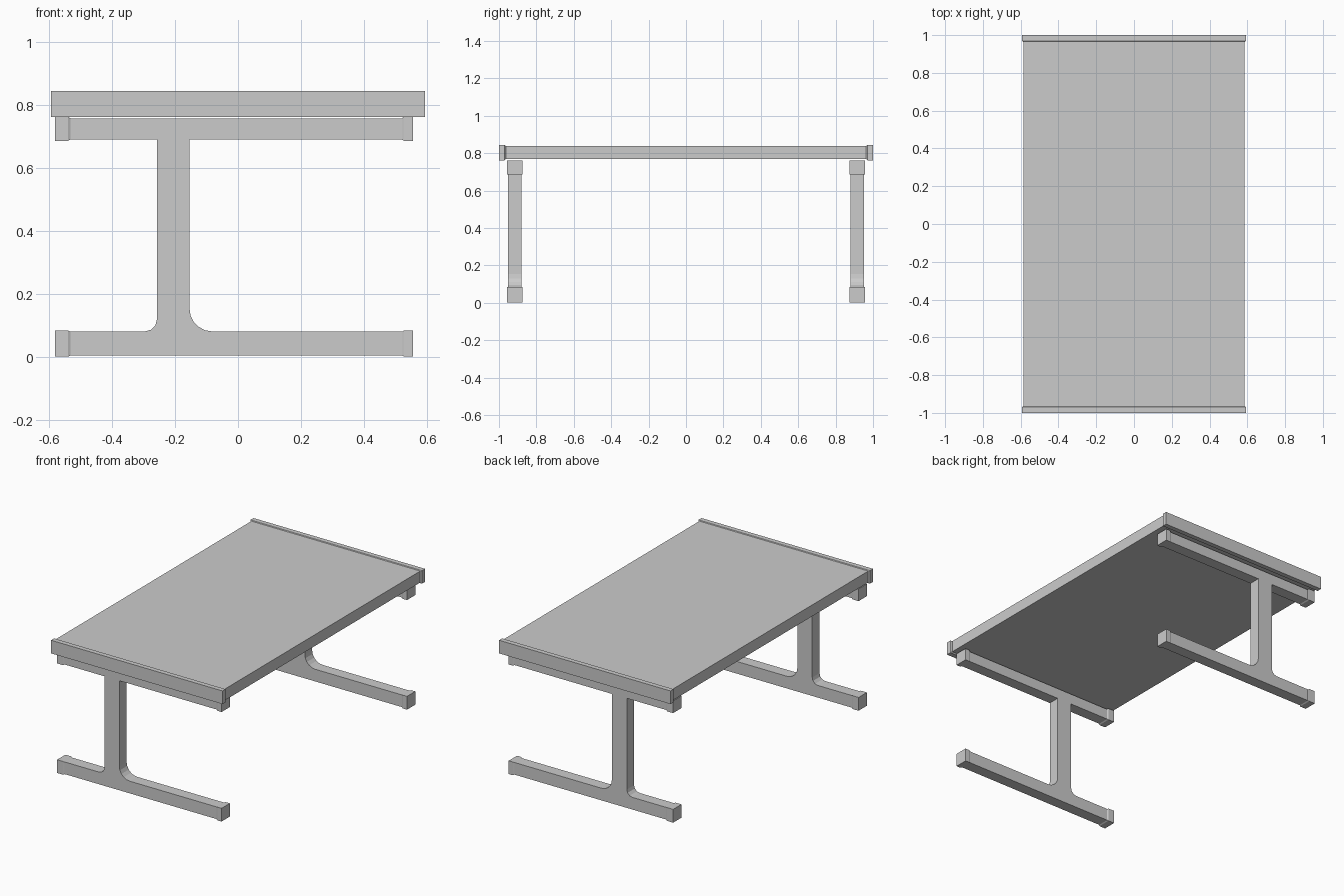
import bpy
import bmesh
from math import sin, cos, pi

if "Cube" in bpy.data.objects:
    bpy.data.objects.remove(bpy.data.objects["Cube"])


def make_object(name, bm):
    bmesh.ops.recalc_face_normals(bm, faces=bm.faces)
    mesh = bpy.data.meshes.new(name)
    bm.to_mesh(mesh)
    bm.free()
    ob = bpy.data.objects.new(name, mesh)
    bpy.context.collection.objects.link(ob)
    return ob


def loft(name, rings):
    """Skin closed rings of points and close both ends."""
    bm = bmesh.new()
    loops = [[bm.verts.new(p) for p in ring] for ring in rings]
    n = len(loops[0])
    for a, b in zip(loops, loops[1:]):
        for i in range(n):
            j = (i + 1) % n
            bm.faces.new((a[i], a[j], b[j], b[i]))
    bm.faces.new(loops[0])
    bm.faces.new(loops[-1])
    return make_object(name, bm)


def sleeve(name, axis, outer, inner, lo, hi, chamfer, shrink):
    """End cap: a block along x or y whose inner rim is chamfered."""
    step = chamfer if inner < outer else -chamfer
    rings = []
    for pos, s in ((outer, 0), (inner + step, 0), (inner, shrink)):
        u0, v0, u1, v1 = lo[0] + s, lo[1] + s, hi[0] - s, hi[1] - s
        ring = [(u0, v0), (u1, v0), (u1, v1), (u0, v1)]
        rings.append([(pos, u, v) if axis == 'x' else (u, pos, v) for u, v in ring])
    return loft(name, rings)


def arc(cx, cz, r, start, end, steps):
    return [(cx + r * cos(start + (end - start) * i / steps),
             cz + r * sin(start + (end - start) * i / steps)) for i in range(steps + 1)]


# Table top panel
loft("table_top", [[(-.584, y, .768), (.584, y, .768), (.584, y, .839), (-.584, y, .839)]
                   for y in (-.98, .98)])

# Leg frame outline: foot, offset column with fillets, upper rail
X0, X1 = -.57, .545
CL, CR = -.257, -.154
FOOT, RAIL = .08, .689
RL, RR = .039, .073
outline = [(X0, .004), (X1, .004), (X1, FOOT)]
outline += arc(CR + RR, FOOT + RR, RR, 1.5 * pi, pi, 5)
outline += [(CR, RAIL), (X1, RAIL), (X1, .755), (X0, .755), (X0, RAIL), (CL, RAIL)]
outline += arc(CL - RL, FOOT + RL, RL, 0, -.5 * pi, 3)
outline += [(X0, FOOT)]

for side, label in ((-1, "front"), (1, "back")):
    # Trim along the table end
    sleeve(f"{label}_edge_trim", 'y', side, side * .963 if side > 0 else -.963,
           (-.593, .761), (.593, .843), .007, .007) if side > 0 else \
        sleeve(f"{label}_edge_trim", 'y', -1, -.963, (-.593, .761), (.593, .843), .007, .007)

    # One-piece leg frame
    yc = side * .916
    loft(f"{label}_leg_frame", [[(x, y, z) for x, z in outline]
                                for y in (yc - .036, yc + .036)])

    # Caps on the ends of foot and rail
    for part, z0, z1 in (("foot", 0, .083), ("rail", .685, .761)):
        for end, outer, inner in (("left", -.581, -.532), ("right", .556, .520)):
            sleeve(f"{label}_{part}_{end}_cap", 'x', outer, inner,
                   (yc - .041, z0), (yc + .041, z1), .007, .004)
